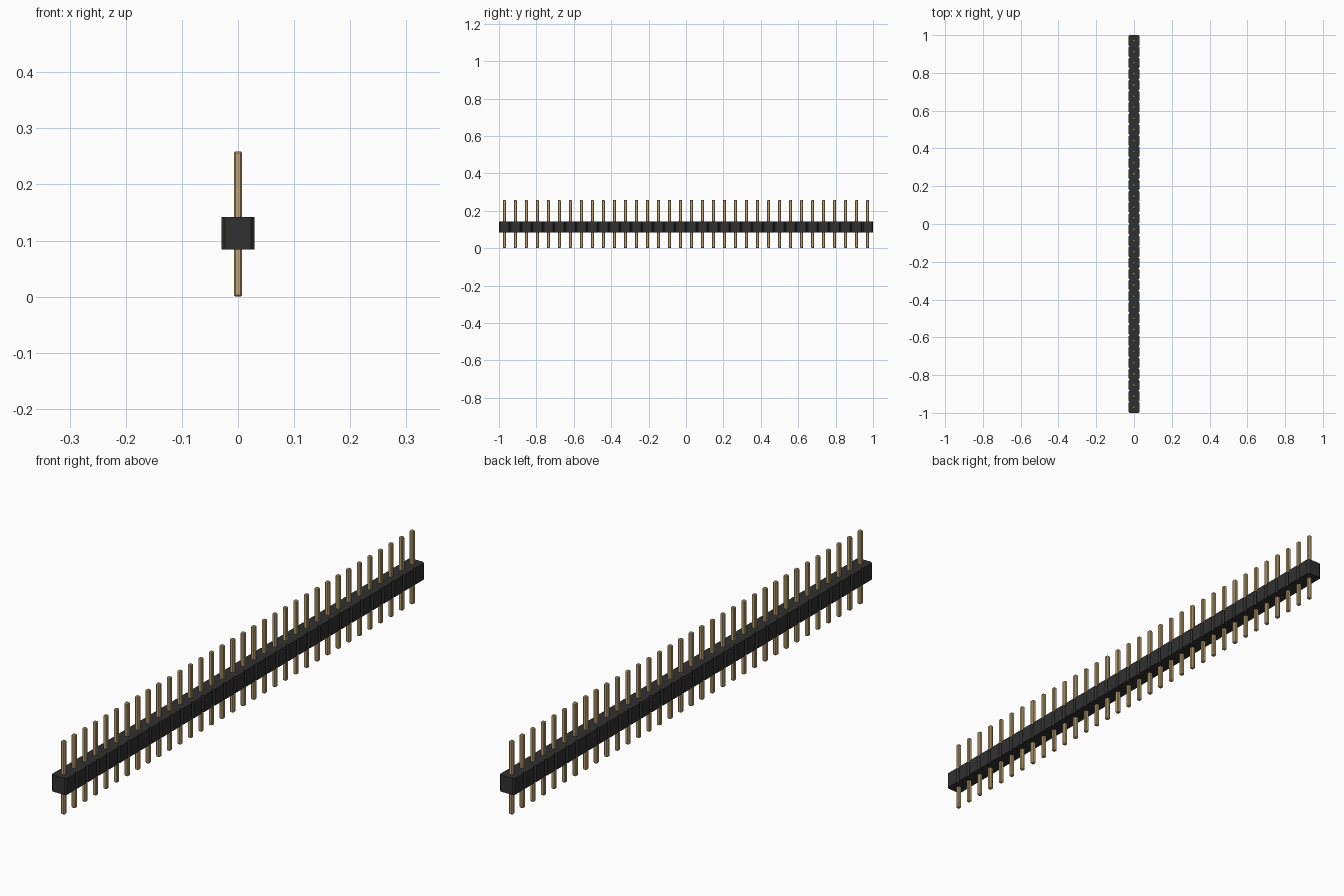
import bpy
import bmesh

PINS = 34
PITCH = 2 / PINS
BODY_LOW, BODY_HIGH = 0.084, 0.142
PIN_WIDTH, PIN_TOP = 0.0145, 0.259

cube = bpy.data.objects.get("Cube")
if cube:
    bpy.data.objects.remove(cube, do_unlink=True)


def make_material(name, colour):
    mat = bpy.data.materials.new(name)
    mat.use_nodes = True
    mat.diffuse_color = colour
    for node in mat.node_tree.nodes:
        if node.type == "BSDF_PRINCIPLED":
            node.inputs["Base Color"].default_value = colour
    return mat


def make_row(name, width, low, high, chamfer, upright_only, mat):
    """Chamfered box at the front end, repeated along the row."""
    bm = bmesh.new()
    bmesh.ops.create_cube(bm, size=1)
    for v in bm.verts:
        v.co.x *= width
        v.co.y = v.co.y * width - 1 + PITCH / 2
        v.co.z = low if v.co.z < 0 else high
    edges = [e for e in bm.edges
             if not upright_only or abs(e.verts[0].co.z - e.verts[1].co.z) > 0.01]
    bmesh.ops.bevel(bm, geom=edges, offset=chamfer, segments=1,
                    profile=0.5, affect="EDGES")
    mesh = bpy.data.meshes.new(name)
    bm.to_mesh(mesh)
    bm.free()
    mesh.materials.append(mat)
    obj = bpy.data.objects.new(name, mesh)
    bpy.context.collection.objects.link(obj)
    row = obj.modifiers.new("row", "ARRAY")
    row.count = PINS
    row.use_relative_offset = False
    row.use_constant_offset = True
    row.constant_offset_displace = (0, PITCH, 0)
    return obj


black = make_material("black plastic", (0.03, 0.03, 0.03, 1))
gold = make_material("dull gold", (0.52, 0.37, 0.17, 1))

# Notched insulating strip
make_row("plastic_strip", PITCH, BODY_LOW, BODY_HIGH, 0.0065, True, black)
# Pins through the strip, chamfered on every edge
make_row("contact_pins", PIN_WIDTH, 0, PIN_TOP, 0.003, False, gold)
